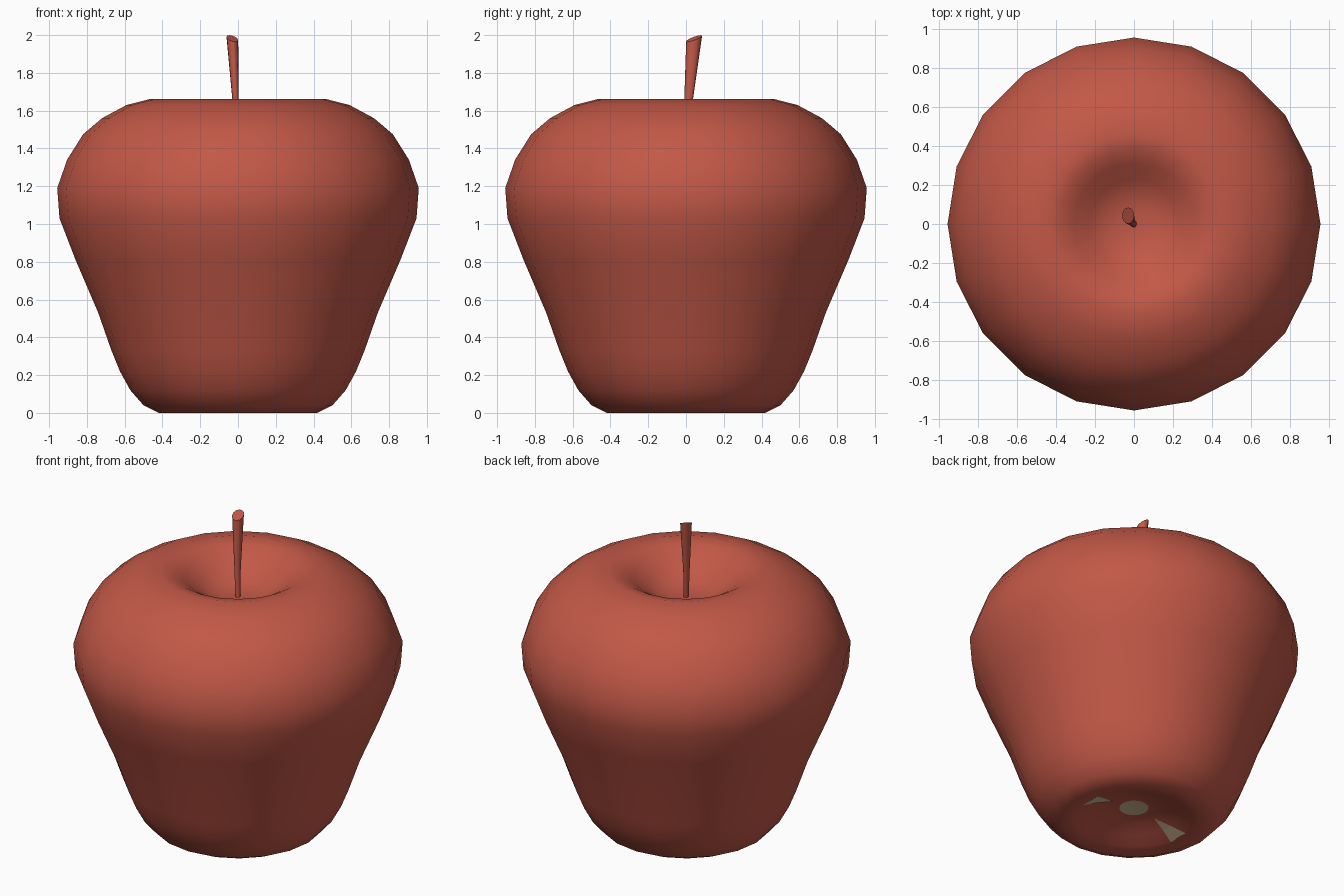
import bpy, bmesh, math
from mathutils import Vector

if "Cube" in bpy.data.objects:
    bpy.data.objects.remove(bpy.data.objects["Cube"])


def material(name, rgb):
    m = bpy.data.materials.new(name)
    m.diffuse_color = (*rgb, 1)
    m.use_nodes = True
    m.node_tree.nodes["Principled BSDF"].inputs["Base Color"].default_value = m.diffuse_color
    return m


RED = material("apple red", (0.54, 0.098, 0.063))
TAN = material("pale flesh", (0.66, 0.50, 0.32))


def make_object(name, bm, mats, smooth=True):
    bmesh.ops.recalc_face_normals(bm, faces=bm.faces)
    me = bpy.data.meshes.new(name)
    bm.to_mesh(me)
    bm.free()
    for m in mats:
        me.materials.append(m)
    ob = bpy.data.objects.new(name, me)
    bpy.context.collection.objects.link(ob)
    if smooth:
        bpy.ops.object.select_all(action='DESELECT')
        ob.select_set(True)
        bpy.context.view_layer.objects.active = ob
        bpy.ops.object.shade_smooth_by_angle(angle=math.radians(50))
    return ob


def skin_rings(bm, rings):
    # join successive vertex rings with quads
    n = len(rings[0])
    for a, b in zip(rings, rings[1:]):
        for i in range(n):
            j = (i + 1) % n
            bm.faces.new((a[i], a[j], b[j], b[i]))


# Apple body: turned profile with twenty sides, dimpled top and bottom
PROFILE = [(0.085, 0.088), (0.16, 0.078), (0.25, 0.05), (0.335, 0.018),
           (0.42, 0.0), (0.50, 0.04), (0.57, 0.12), (0.625, 0.22),
           (0.67, 0.33), (0.74, 0.53), (0.86, 0.81), (0.945, 1.03),
           (0.957, 1.19), (0.905, 1.34), (0.82, 1.475), (0.72, 1.56),
           (0.59, 1.63), (0.46, 1.663), (0.38, 1.645), (0.31, 1.605),
           (0.23, 1.545), (0.155, 1.502), (0.07, 1.488)]
SIDES = 20
bm = bmesh.new()
rings = []
for r, z in PROFILE:
    rings.append([bm.verts.new((r * math.cos(math.tau * i / SIDES),
                                r * math.sin(math.tau * i / SIDES), z))
                  for i in range(SIDES)])
skin_rings(bm, rings)
top = bm.verts.new((0, 0, 1.485))
for i in range(SIDES):
    bm.faces.new((rings[-1][i], rings[-1][(i + 1) % SIDES], top))
# pale disc closing the bottom dimple
disc = bm.faces.new(rings[0])
disc.material_index = 1
make_object("apple_body", bm, [RED, TAN])

# Pale wedges either side of the bottom dimple
for side, label in ((1, "right"), (-1, "left")):
    bm = bmesh.new()
    rows = []
    for r, z in PROFILE[1:4]:
        w = 0.002 + 0.065 * (r - 0.16) / 0.175
        rows.append([bm.verts.new((side * r, y, z - 0.006)) for y in (-w, 0, w)])
    for a, b in zip(rows, rows[1:]):
        for i in range(2):
            f = bm.faces.new((a[i], a[i + 1], b[i + 1], b[i]))
            f.normal_update()
            if f.normal.z > 0:
                f.normal_flip()
    me_ob = make_object("bottom_wedge_" + label, bm, [TAN], smooth=False)

# Stem: leaning, flaring toward a slanted top
bm = bmesh.new()
rings = []
STEM = [((0, 0, 1.47), 0.014, 0.018, 0.0), ((-0.013, 0.014, 1.66), 0.017, 0.023, 0.0),
        ((-0.03, 0.043, 1.982), 0.031, 0.042, 1.0)]
for c, rx, ry, slant in STEM:
    ring = []
    for i in range(12):
        a = math.tau * i / 12
        dx, dy = rx * math.cos(a), ry * math.sin(a)
        ring.append(bm.verts.new(Vector(c) + Vector((dx, dy, slant * (-0.3 * dx + 0.36 * dy)))))
    rings.append(ring)
skin_rings(bm, rings)
bm.faces.new(rings[-1])
bm.faces.new(rings[0])
make_object("stem", bm, [RED])
